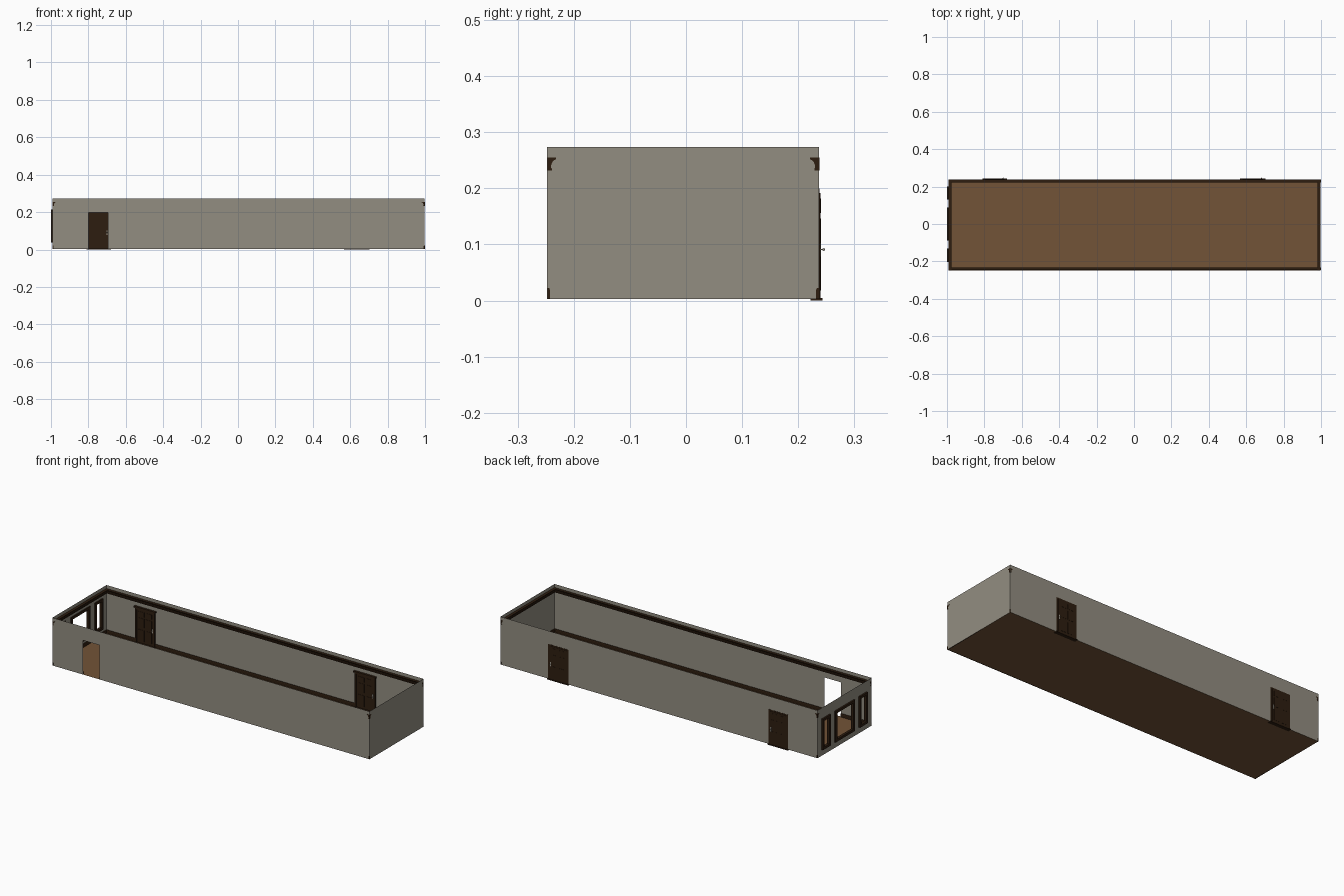
import bpy, bmesh
from mathutils import Vector

if "Cube" in bpy.data.objects:
    bpy.data.objects.remove(bpy.data.objects["Cube"])

X0, X1, Y0, Y1, Z0, Z1 = -0.991, 0.998, -0.2475, 0.237, 0.003, 0.274


def mat(name, r, g, b):
    m = bpy.data.materials.new(name)
    m.diffuse_color = (r, g, b, 1)
    m.use_nodes = True
    m.node_tree.nodes["Principled BSDF"].inputs["Base Color"].default_value = m.diffuse_color
    return m


GREY = mat("wall grey", 0.29, 0.268, 0.22)
FLOOR = mat("floor brown", 0.17, 0.087, 0.038)
DARK = mat("dark wood", 0.027, 0.0125, 0.005)
METAL = mat("knob metal", 0.35, 0.32, 0.27)


def finish(name, bm, m, recalc=True):
    if recalc:
        bmesh.ops.recalc_face_normals(bm, faces=bm.faces)
    me = bpy.data.meshes.new(name)
    bm.to_mesh(me)
    bm.free()
    me.materials.append(m)
    ob = bpy.data.objects.new(name, me)
    bpy.context.collection.objects.link(ob)
    return ob


def add_box(bm, x0, x1, y0, y1, z0, z1):
    vs = bmesh.ops.create_cube(bm, size=1)["verts"]
    for v in vs:
        v.co = ((x0 + x1) / 2 + v.co.x * (x1 - x0),
                (y0 + y1) / 2 + v.co.y * (y1 - y0),
                (z0 + z1) / 2 + v.co.z * (z1 - z0))


def sheet_wall(name, point, u0, u1, holes=()):
    """Thin wall: cells between the hole edges, minus the holes (ua, ub, za, zb)."""
    us = sorted({u0, u1, *[h[0] for h in holes], *[h[1] for h in holes]})
    zs = sorted({Z0, Z1, *[h[2] for h in holes], *[h[3] for h in holes]})
    bm = bmesh.new()
    for a, b in zip(us, us[1:]):
        for c, d in zip(zs, zs[1:]):
            mu, mz = (a + b) / 2, (c + d) / 2
            if any(h[0] < mu < h[1] and h[2] < mz < h[3] for h in holes):
                continue
            bm.faces.new([bm.verts.new(point(u, z)) for u, z in ((a, c), (b, c), (b, d), (a, d))])
    bmesh.ops.remove_doubles(bm, verts=bm.verts, dist=1e-5)
    finish(name, bm, GREY, False)


def moulding(name, profile, start, end, inward):
    """Straight trim: profile of (depth, z) run from start to end."""
    bm = bmesh.new()
    rings = [[bm.verts.new(Vector((*p, 0)) + Vector((*inward, 0)) * d + Vector((0, 0, z)))
              for d, z in profile] for p in (start, end)]
    n = len(profile)
    for i in range(n):
        j = (i + 1) % n
        bm.faces.new((rings[0][i], rings[0][j], rings[1][j], rings[1][i]))
    for r in rings:
        bm.faces.new(r)
    finish(name, bm, DARK)


# floor
bm = bmesh.new()
bm.faces.new([bm.verts.new(c) for c in ((X0, Y0, Z0), (X1, Y0, Z0), (X1, Y1, Z0), (X0, Y1, Z0))])
finish("floor", bm, FLOOR, False)

# walls: front with a doorway, left with three windows
FRONT_DOORWAY = (-0.80, -0.695, Z0, 0.197)
WINDOWS = [(-0.203, -0.132), (-0.087, 0.087), (0.130, 0.201)]
WZ0, WZ1, FR = 0.037, 0.213, 0.014
sheet_wall("front_wall", lambda u, z: (u, Y0, z), X0, X1, [FRONT_DOORWAY])
sheet_wall("back_wall", lambda u, z: (-u, Y1, z), -X1, -X0)
sheet_wall("right_wall", lambda u, z: (X1, u, z), Y0, Y1)
sheet_wall("left_wall", lambda u, z: (X0, -u, z), -Y1, -Y0,
           [(-b + FR, -a - FR, WZ0 + FR, WZ1 - FR) for a, b in WINDOWS])

# window frames, standing out on both sides of the left wall
for i, (a, b) in enumerate(WINDOWS):
    bm = bmesh.new()
    xa, xb = -1.0, X0 + 0.006
    add_box(bm, xa, xb, a, a + FR, WZ0, WZ1)
    add_box(bm, xa, xb, b - FR, b, WZ0, WZ1)
    add_box(bm, xa, xb, a + FR, b - FR, WZ0, WZ0 + FR)
    add_box(bm, xa, xb, a + FR, b - FR, WZ1 - FR, WZ1)
    finish(f"window_frame_{i + 1}", bm, DARK)

# doors in the back wall: (left, right) of each leaf
DOORS = [(-0.798, -0.692), (0.580, 0.690)]
CASING = 0.009


def door(n, a, b):
    top = 0.192
    bm = bmesh.new()
    add_box(bm, a, b, Y1 - 0.003, Y1 + 0.0025, Z0, top)
    # six raised panels on each face
    w = (b - a - 0.036) / 2
    for x in (a + 0.012, b - 0.012 - w):
        for z0, z1 in ((0.018, 0.080), (0.096, 0.146), (0.156, 0.182)):
            add_box(bm, x, x + w, Y1 - 0.0045, Y1 + 0.0035, z0, z1)
    finish(f"door_{n}", bm, DARK)
    # inside casing, header and threshold
    bm = bmesh.new()
    for x in (a - CASING, b):
        add_box(bm, x, x + CASING, Y1 - 0.008, Y1 + 0.001, Z0, top)
    add_box(bm, a - CASING, b + CASING, Y1 - 0.008, Y1 + 0.001, top, 0.200)
    add_box(bm, a - 0.014, b + 0.014, Y1 - 0.013, Y1 - 0.0005, 0.200, 0.208)
    add_box(bm, a - 0.012, b + 0.012, Y1 - 0.015, Y1 + 0.006, 0, 0.0045)
    finish(f"door_frame_{n}", bm, DARK)
    # knobs on both sides with backplates
    bm = bmesh.new()
    kx, kz = b - 0.008, 0.091
    add_box(bm, kx - 0.003, kx + 0.003, Y1 - 0.005, Y1 + 0.004, kz - 0.012, kz + 0.012)
    add_box(bm, kx - 0.001, kx + 0.001, Y1 - 0.009, Y1 + 0.008, kz - 0.001, kz + 0.001)
    for y in (Y1 - 0.0095, Y1 + 0.0085):
        r = bmesh.ops.create_uvsphere(bm, u_segments=10, v_segments=6, radius=0.0024)
        bmesh.ops.translate(bm, verts=r["verts"], vec=(kx, y, kz))
    finish(f"door_knob_{n}", bm, METAL)


for n, (a, b) in enumerate(DOORS, 1):
    door(n, a, b)

# crown moulding and baseboards, ends showing slightly through the walls
CROWN = [(0, 0.255), (0.0155, 0.255), (0.0155, 0.2515), (0.012, 0.2505), (0.009, 0.247),
         (0.007, 0.242), (0.0065, 0.237), (0.008, 0.235), (0.008, 0.232), (0, 0.232)]
BASE = [(0, Z0), (0.005, Z0), (0.005, 0.018), (0.0035, 0.022), (0, 0.022)]
E, G = 0.0006, 0.0004
xa, xb, ya, yb = X0 - E, X1 + E, Y0 - E, Y1 + E
for kind, prof in (("crown", CROWN), ("baseboard", BASE)):
    low = kind == "baseboard"
    moulding(f"{kind}_left", prof, (X0 + G, ya), (X0 + G, yb), (1, 0))
    moulding(f"{kind}_right", prof, (X1 - G, ya), (X1 - G, yb), (-1, 0))
    gaps = {"front": [FRONT_DOORWAY[:2]] if low else [],
            "back": [(a - CASING, b + CASING) for a, b in DOORS] if low else []}
    for side, y, d in (("front", Y0 + G, 1), ("back", Y1 - G, -1)):
        xs = [xa] + [v for g in gaps[side] for v in g] + [xb]
        for i in range(0, len(xs), 2):
            moulding(f"{kind}_{side}_{i // 2 + 1}", prof, (xs[i], y), (xs[i + 1], y), (0, d))
